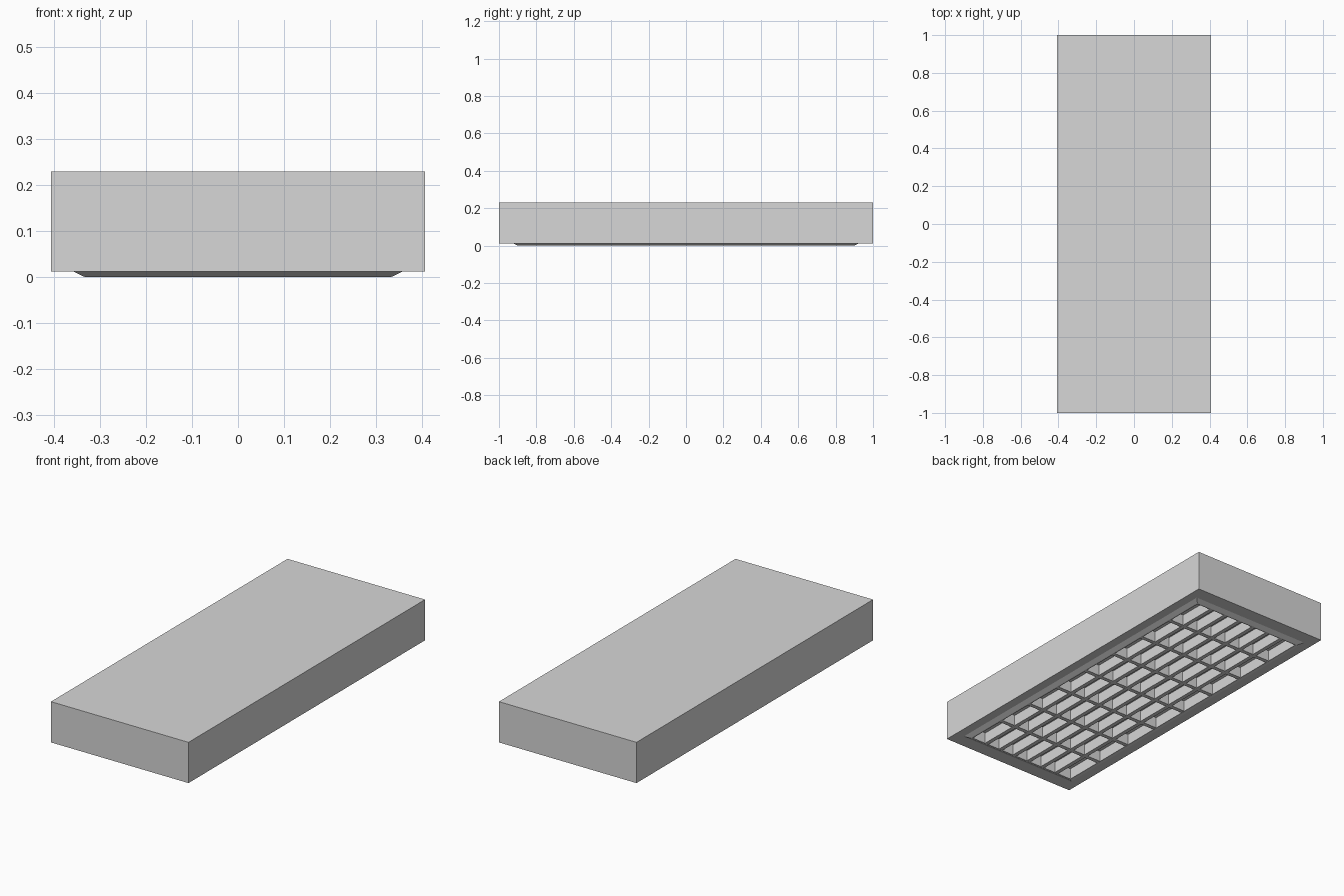
import bpy, bmesh

cube = bpy.data.objects.get("Cube")
if cube:
    bpy.data.objects.remove(cube, do_unlink=True)

HX, HY, TOP, LIP = 0.407, 1.0, 0.23, 0.012   # housing half sizes, top and underside heights
GX, GY = 0.333, 0.90                         # half size of the louvre opening frame
COLS, ROWS, BAR, DEPTH = 7, 8, 0.022, 0.06

grey = bpy.data.materials.new("light grey metal")
grey.use_nodes = True
color = (0.68, 0.68, 0.68, 1)
grey.diffuse_color = color
grey.node_tree.nodes["Principled BSDF"].inputs["Base Color"].default_value = color


def finish(name, bm):
    bmesh.ops.recalc_face_normals(bm, faces=bm.faces)
    mesh = bpy.data.meshes.new(name)
    bm.to_mesh(mesh)
    bm.free()
    mesh.materials.append(grey)
    obj = bpy.data.objects.new(name, mesh)
    bpy.context.collection.objects.link(obj)
    return obj


def ring(bm, x, y, z):
    return [bm.verts.new((sx * x, sy * y, z)) for sx, sy in ((-1, -1), (1, -1), (1, 1), (-1, 1))]


def bridge(bm, a, b):
    for i in range(4):
        j = (i + 1) % 4
        bm.faces.new((a[i], a[j], b[j], b[i]))


# Housing: box, flat underside rim, sloped bezel and the recess above the louvre
bm = bmesh.new()
inner = (GX - 0.008, GY - 0.008)
sections = [(HX, HY, TOP), (HX, HY, LIP), (GX + 0.025, GY + 0.025, LIP),
            (GX, GY, 0), (*inner, 0), (*inner, DEPTH)]
rings = [ring(bm, *s) for s in sections]
for a, b in zip(rings, rings[1:]):
    bridge(bm, a, b)
bm.faces.new(rings[0])
bm.faces.new(rings[-1])
finish("housing", bm)


# Louvre: crossing blades that divide the opening into equal cells
def blades(name, count, axis):
    bm = bmesh.new()
    span = inner[axis]
    for i in range(1, count):
        size = [2 * inner[0], 2 * inner[1], DEPTH - 0.001]
        size[axis] = BAR
        pos = [0, 0, DEPTH / 2 + 0.0005 * axis]
        pos[axis] = -span + 2 * span * i / count
        made = bmesh.ops.create_cube(bm, size=1)["verts"]
        bmesh.ops.scale(bm, vec=size, verts=made)
        bmesh.ops.translate(bm, vec=pos, verts=made)
    return finish(name, bm)


blades("long_blades", COLS, 0)
blades("cross_blades", ROWS, 1)
